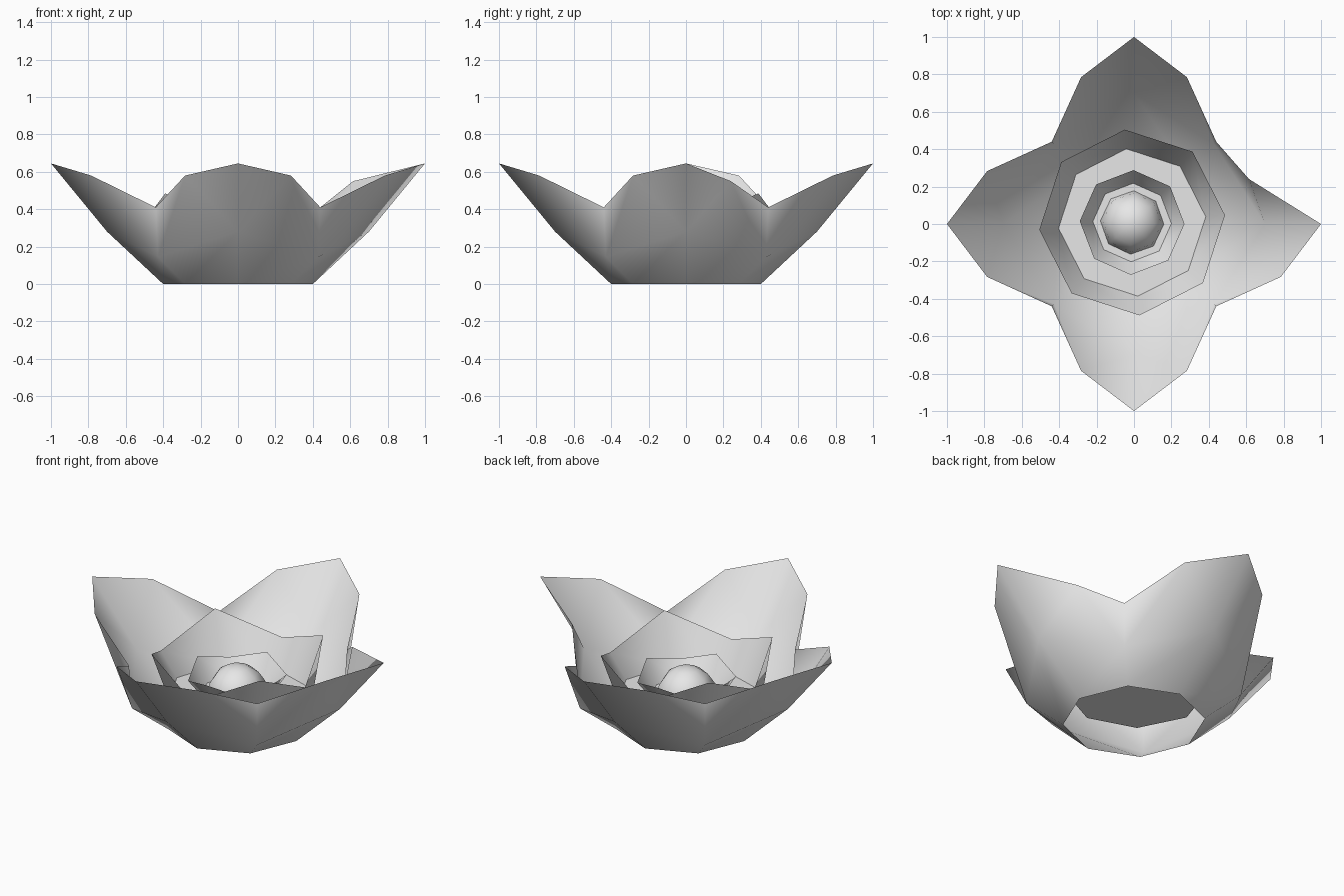
import bpy, bmesh
from math import sin, cos, radians, pi

cube = bpy.data.objects.get("Cube")
if cube:
    bpy.data.objects.remove(cube, do_unlink=True)

GREY = (0.8, 0.8, 0.8, 1)
grey = bpy.data.materials.new("pale_grey")
grey.use_nodes = True
grey.diffuse_color = GREY
grey.node_tree.nodes["Principled BSDF"].inputs["Base Color"].default_value = GREY


def finish(name, bm):
    """Turn a bmesh into a smooth shaded object."""
    for face in bm.faces:
        face.smooth = len(face.verts) < 8
    mesh = bpy.data.meshes.new(name)
    bm.to_mesh(mesh)
    bm.free()
    mesh.materials.append(grey)
    obj = bpy.data.objects.new(name, mesh)
    bpy.context.collection.objects.link(obj)
    return obj


def ring(bm, radii, heights, turn=0, centre=(0, 0)):
    """Eight vertices whose radius and height alternate between two values."""
    verts = []
    for i in range(8):
        a = radians(turn) + i * pi / 4
        r, z = radii[i % 2], heights[i % 2]
        verts.append(bm.verts.new((centre[0] + r * cos(a), centre[1] + r * sin(a), z)))
    return verts


def bridge(bm, low, high):
    for i in range(8):
        j = (i + 1) % 8
        bm.faces.new((low[i], low[j], high[j], high[i]))


# Outer bowl: open underneath, with four pointed petals
bm = bmesh.new()
base = ring(bm, (0.4, 0.4), (0, 0))
middle = ring(bm, (0.7, 0.605), (0.28, 0.145))
rim = ring(bm, (1.0, 0.622), (0.645, 0.41))
bridge(bm, base, middle)
for i in range(8):
    j = (i + 1) % 8
    tip, valley = (i, j) if i % 2 == 0 else (j, i)
    side = 1 if i % 2 == 0 else -1
    a = tip * pi / 4
    along, across, z = (0.615, 0.24, 0.55) if i == 0 else (0.785, 0.283, 0.58)
    across *= side
    shoulder = bm.verts.new((along * cos(a) - across * sin(a),
                             along * sin(a) + across * cos(a), z))
    for tri in ((middle[tip], middle[valley], shoulder),
                (middle[valley], rim[valley], shoulder),
                (middle[tip], shoulder, rim[tip])):
        bm.faces.new(tri if side > 0 else tri[::-1])
finish("outer_petals", bm)

# Two nested cups with zigzag rims, standing on flat floors
CENTRE = (-0.01, 0.008)
for name, rim_r, rim_z, floor_r, floor_z, turn in (
        ("middle_petals", 0.498, (0.33, 0.485), 0.395, 0.186, 4.5),
        ("inner_petals", 0.28, (0.335, 0.28), 0.21, 0.19, -1.5)):
    bm = bmesh.new()
    floor = ring(bm, (floor_r, floor_r), (floor_z, floor_z), turn, CENTRE)
    top = ring(bm, (rim_r, rim_r), rim_z, turn, CENTRE)
    bridge(bm, floor, top)
    bm.faces.new(floor[::-1])
    finish(name, bm)

# Dome in the middle
bm = bmesh.new()
layers = []
for step in range(4):
    lift = step * pi / 8
    r, z = 0.17 * cos(lift), 0.19 + 0.168 * sin(lift)
    layers.append(ring(bm, (r, r), (z, z), -3, CENTRE))
for low, high in zip(layers, layers[1:]):
    bridge(bm, low, high)
pole = bm.verts.new((CENTRE[0], CENTRE[1], 0.358))
for i in range(8):
    bm.faces.new((layers[-1][i], layers[-1][(i + 1) % 8], pole))
finish("flower_centre", bm)
